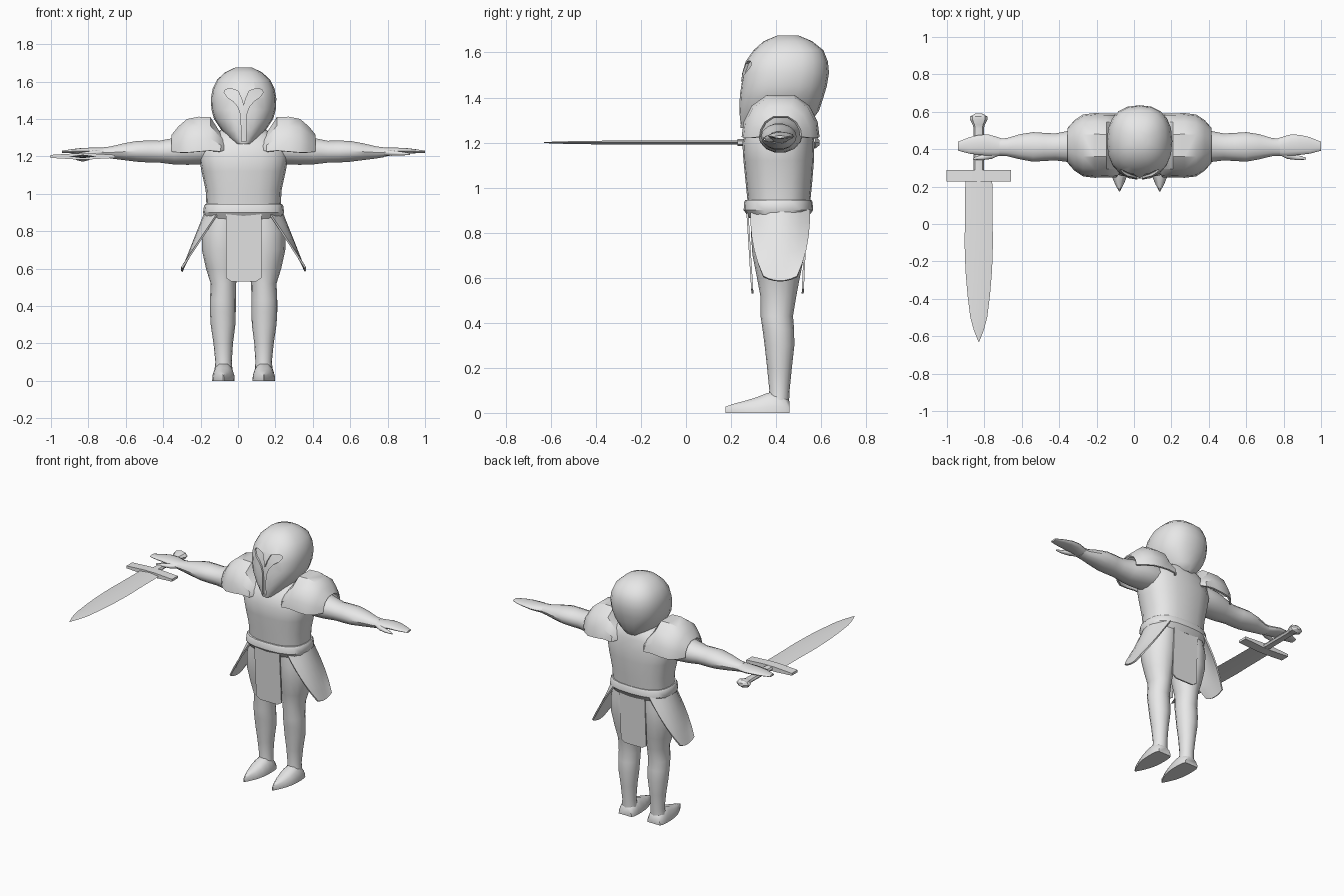
import bpy, bmesh, math
from mathutils import Vector
from mathutils.bvhtree import BVHTree

if "Cube" in bpy.data.objects:
    bpy.data.objects.remove(bpy.data.objects["Cube"])

CX, CY = 0.03, 0.42      # body axis
grey = bpy.data.materials.new("plain grey")
grey.diffuse_color = (0.8, 0.8, 0.8, 1)
grey.use_nodes = True
grey.node_tree.nodes["Principled BSDF"].inputs["Base Color"].default_value = grey.diffuse_color


def finish(bm, name, angle=35):
    bmesh.ops.recalc_face_normals(bm, faces=bm.faces)
    me = bpy.data.meshes.new(name)
    bm.to_mesh(me)
    bm.free()
    me.materials.append(grey)
    ob = bpy.data.objects.new(name, me)
    bpy.context.collection.objects.link(ob)
    smooth(ob, angle)
    return ob


def smooth(ob, angle=35):
    bpy.ops.object.select_all(action='DESELECT')
    ob.select_set(True)
    bpy.context.view_layer.objects.active = ob
    bpy.ops.object.shade_smooth_by_angle(angle=math.radians(angle))


def apply_mod(ob, kind, **settings):
    bpy.context.view_layer.objects.active = ob
    mod = ob.modifiers.new(kind.title(), kind)
    for key, value in settings.items():
        setattr(mod, key, value)
    bpy.ops.object.modifier_apply(modifier=mod.name)


def ring(axis, pos, a, b, ra, rb, n=16, power=1.0):
    """Rounded cross-section; a, b are the centre on the two other axes."""
    pts = []
    for i in range(n):
        t = 2 * math.pi * i / n
        c, s = math.cos(t), math.sin(t)
        u = a + ra * math.copysign(abs(c) ** power, c)
        v = b + rb * math.copysign(abs(s) ** power, s)
        pts.append(Vector({'x': (pos, u, v), 'y': (u, pos, v), 'z': (u, v, pos)}[axis]))
    return pts


def grid_mesh(rows, closed, caps):
    bm = bmesh.new()
    vs = [[bm.verts.new(p) for p in row] for row in rows]
    n = len(rows[0])
    for r0, r1 in zip(vs, vs[1:]):
        for i in range(n if closed else n - 1):
            j = (i + 1) % n
            bm.faces.new((r0[i], r0[j], r1[j], r1[i]))
    if caps:
        bm.faces.new(vs[0])
        bm.faces.new(vs[-1])
    return bm


def loft(name, rows, angle=35):
    return finish(grid_mesh(rows, True, True), name, angle)


def plate(name, outline, y0, y1, thick):
    """Upright thin plate from an x-z outline, leaning from y0 (top) to y1 (bottom)."""
    zs = [z for _, z in outline]
    lo, hi = min(zs), max(zs)
    rows = [[Vector((x, y1 + (y0 - y1) * (z - lo) / (hi - lo) + d, z)) for x, z in outline]
            for d in (-thick / 2, thick / 2)]
    return loft(name, rows)


# Torso with neck: z, half width, front y, back y
torso = [(.92, .198, .275, .55), (1.02, .203, .265, .56), (1.12, .225, .255, .568),
         (1.2, .24, .25, .57), (1.27, .225, .275, .56), (1.32, .16, .31, .55),
         (1.36, .085, .34, .52), (1.42, .075, .35, .5)]
loft("torso", [ring('z', z, CX, (f + b) / 2, w, (b - f) / 2, 20, .8) for z, w, f, b in torso])

# Belt
belt = [(.945, .205, .147), (.935, .212, .152), (.9, .217, .154), (.865, .2, .13)]
loft("belt", [ring('z', z, CX, .41, w, d, 20, .75) for z, w, d in belt])

# Helmet: z, half width, front y, back y
helm = [(1.265, .035, .243, .38), (1.30, .085, .238, .56), (1.34, .118, .235, .59), (1.40, .158, .237, .61),
        (1.45, .172, .242, .625), (1.51, .175, .25, .635), (1.56, .166, .265, .63),
        (1.61, .142, .3, .61), (1.65, .098, .345, .56), (1.675, .045, .405, .5)]
helmet = loft("helmet", [ring('z', z, CX, (f + b) / 2, w, (b - f) / 2, 20, .85) for z, w, f, b in helm], 40)

# Visor slit: two curved eye arms running into a central groove
slit = [((-.003, 1.28), (.012, 1.28)), ((-.003, 1.42), (.013, 1.42)), ((-.003, 1.46), (.03, 1.465)),
        ((.012, 1.51), (.055, 1.495)), ((.03, 1.55), (.083, 1.513)), ((.065, 1.562), (.104, 1.54)),
        ((.085, 1.561), (.1, 1.554))]
bm = bmesh.new()
bm.from_mesh(helmet.data)
tree = BVHTree.FromBMesh(bm)
bm.free()


def behind(x, z):
    hit = tree.ray_cast(Vector((x, -1, z)), Vector((0, 1, 0)))[0]
    return Vector((x, (hit.y if hit else .25) + .012, z))


for s in (1, -1):
    rows = []
    for (xa, za), (xb, zb) in slit:
        xa, xb = CX + s * xa, CX + s * xb
        rows.append([Vector((xa, .1, za)), Vector((xb, .1, zb)), behind(xb, zb), behind(xa, za)])
    cutter = loft("visor_cutter", rows)
    cutter.hide_render = True
    apply_mod(helmet, 'BOOLEAN', object=cutter, operation='DIFFERENCE', solver='EXACT')
    bpy.data.objects.remove(cutter)
smooth(helmet, 40)

# Front and back cloth flaps
flap = [(CX - .095, .9), (CX + .095, .9), (CX + .095, .55), (CX + .065, .53), (CX - .065, .53), (CX - .095, .55)]
plate("front_flap", flap, .272, .295, .009)
plate("back_flap", flap, .535, .518, .009)

# Sections for limbs
arm = [(.12, .42, 1.24, .09, .075), (.22, .42, 1.24, .1, .085), (.3, .418, 1.235, .098, .082),
       (.37, .415, 1.228, .085, .073), (.45, .412, 1.225, .072, .06), (.51, .412, 1.226, .075, .06),
       (.57, .412, 1.227, .079, .057), (.64, .413, 1.225, .067, .046), (.71, .411, 1.221, .048, .033),
       (.75, .411, 1.222, .046, .027)]                      # out, y, z, ry, rz
hand = [(.73, .411, 1.222, .044, .026), (.77, .415, 1.224, .053, .023), (.81, .422, 1.228, .057, .019),
        (.86, .423, 1.23, .053, .016), (.91, .42, 1.228, .044, .012), (.97, .416, 1.225, .024, .006)]
thumb = [(.745, .39, 1.222, .02, .018), (.79, .37, 1.218, .022, .015), (.84, .356, 1.215, .014, .011),
         (.89, .349, 1.213, .005, .005)]
leg = [(.9, .1, .1, .41, .12), (.8, .111, .112, .41, .122), (.7, .113, .11, .41, .115),
       (.6, .111, .09, .41, .095), (.52, .108, .068, .41, .08), (.43, .111, .069, .403, .072),
       (.37, .111, .069, .41, .07), (.3, .11, .066, .415, .066), (.2, .109, .052, .415, .055),
       (.1, .107, .044, .415, .045), (.04, .108, .05, .41, .047)]  # z, out, rx, y, ry
foot = [(.46, .048, .05), (.44, .057, .075), (.4, .06, .095), (.36, .06, .088), (.31, .056, .068),
        (.26, .043, .053), (.21, .022, .04), (.175, .003, .028)]   # y, half width, top z
shoulder = [(.1, .13, 1.235, .06), (.125, .165, 1.225, .095), (.18, .165, 1.23, .18), (.24, .167, 1.225, .187),
            (.3, .16, 1.22, .18), (.345, .13, 1.22, .14), (.38, .09, 1.225, .09)]  # out, ry, rim z, height

for s, side in ((1, "left"), (-1, "right")):
    X = lambda d: CX + s * d
    for part, data in (("arm", arm), ("hand", hand), ("thumb", thumb)):
        loft(f"{side}_{part}", [ring('x', X(d), y, z, ry, rz, 14) for d, y, z, ry, rz in data])
    loft(f"{side}_leg", [ring('z', z, X(d), y, rx, ry) for z, d, rx, y, ry in leg])

    # Pointed foot with a flat sole
    rows = []
    for y, w, h in foot:
        rows.append([Vector((X(.108 + w * u), y, h * v)) for u, v in
                     ((-1, 0), (1, 0), (.98, .3), (.75, .75), (.35, 1), (-.35, 1), (-.75, .75), (-.98, .3))])
    loft(f"{side}_foot", rows, 50)

    # Domed shoulder guard shell
    rows = []
    for d, ry, rim, h in shoulder:
        rows.append([Vector((X(d), CY - ry * a, rim + h * b)) for a, b in
                     ((1, 0), (.95, .35), (.74, .72), (.35, .97), (-.35, .97), (-.74, .72), (-.95, .35), (-1, 0))])
    guard = finish(grid_mesh(rows, False, False), f"{side}_shoulder_guard", 30)
    apply_mod(guard, 'SOLIDIFY', thickness=.012, offset=0)
    smooth(guard, 30)

    # Flared hip flap, curved round the side at the top
    rows = []
    for i in range(6):
        t = i / 5
        row = []
        for j in range(7):
            q = j / 3 - 1
            top = .205 - .07 * q * q
            half = .13 - .055 * t ** 2.5
            row.append(Vector((X(top + (.33 - top) * t), .418 + q * half, .9 - t * (.315 - .02 * q * q))))
        rows.append(row)
    hip = finish(grid_mesh(rows, False, False), f"{side}_hip_flap")
    apply_mod(hip, 'SOLIDIFY', thickness=.01, offset=0)
    smooth(hip)

# Sword: leaf blade with a diamond section
SX, SZ = -.83, 1.2
blade = [(.24, .072), (.05, .073), (-.1, .076), (-.25, .071), (-.38, .06), (-.5, .045), (-.57, .026), (-.63, .002)]
loft("sword_blade", [ring('y', y, SX, SZ, w, .002 + .1 * w, 4) for y, w in blade], 20)
# Crossguard tapering to its ends
loft("sword_guard", [[Vector((SX + d, y, SZ + h * k)) for y, k in ((.228, -1), (.29, -1), (.29, 1), (.228, 1))]
                     for d, h in ((-.172, .008), (-.04, .016), (.04, .016), (.172, .008))], 20)
# Grip and pommel
grip = [(.28, .028, .016), (.51, .027, .016), (.53, .032, .018), (.56, .048, .028), (.575, .046, .026), (.592, .015, .012)]
loft("sword_grip", [ring('y', y, SX, SZ, w, h, 8) for y, w, h in grip], 30)
